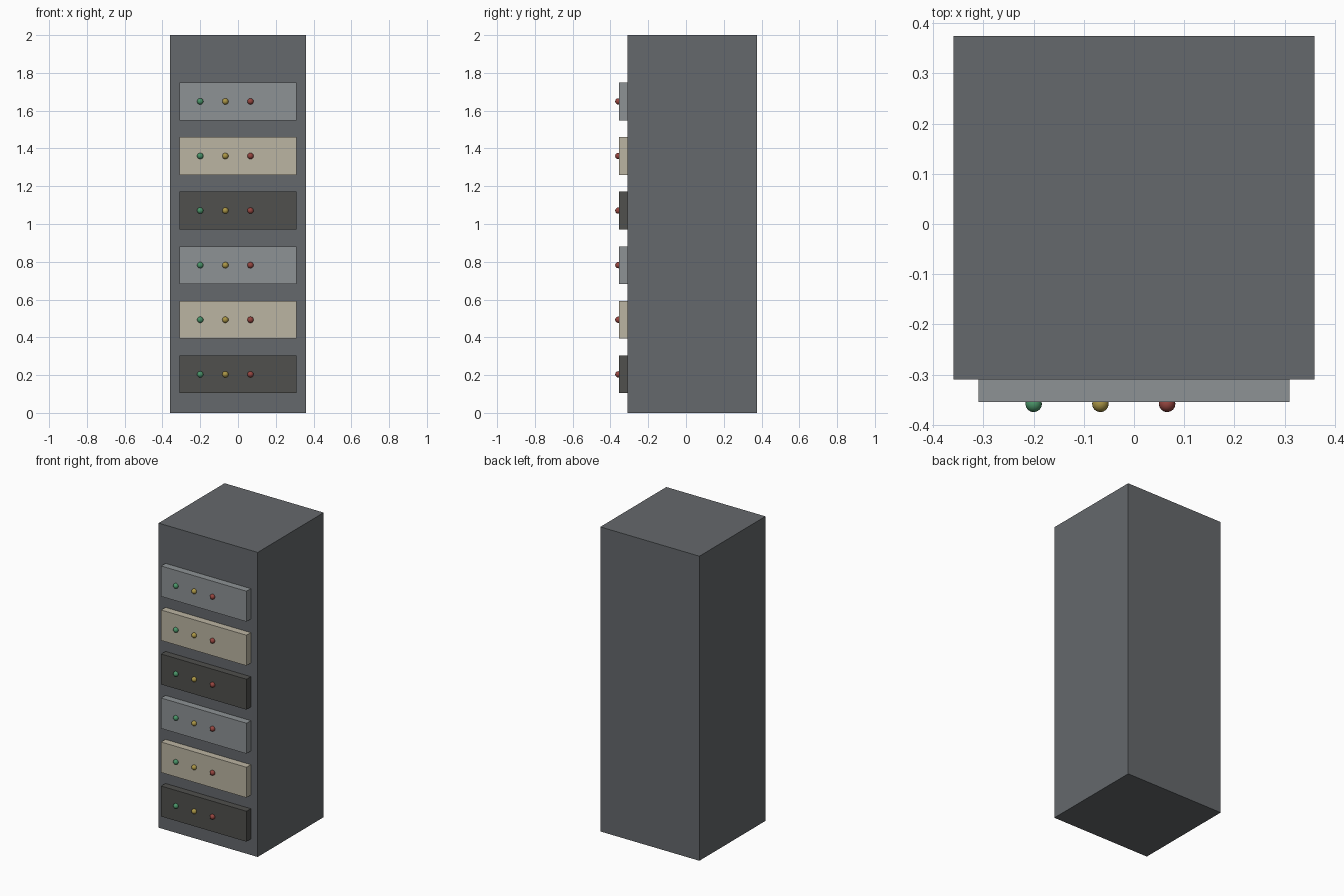
import bpy

if "Cube" in bpy.data.objects:
    bpy.data.objects.remove(bpy.data.objects["Cube"])


def material(name, rgb):
    m = bpy.data.materials.new(name)
    m.diffuse_color = (*rgb, 1)
    m.use_nodes = True
    m.node_tree.nodes["Principled BSDF"].inputs["Base Color"].default_value = m.diffuse_color
    return m


def box(name, x, y, z, mat):
    # each axis is a (low, high) pair
    bpy.ops.mesh.primitive_cube_add(size=1, location=[(a + b) / 2 for a, b in (x, y, z)])
    o = bpy.context.object
    o.name = name
    o.scale = [b - a for a, b in (x, y, z)]
    bpy.ops.object.transform_apply(location=False, rotation=False, scale=True)
    o.data.materials.append(mat)
    return o


def light(name, x, z, mat):
    bpy.ops.mesh.primitive_uv_sphere_add(segments=16, ring_count=10, radius=0.0165,
                                         location=(x, -0.3585, z))
    o = bpy.context.object
    o.name = name
    o.data.materials.append(mat)
    bpy.ops.object.shade_smooth()


steel = material("cabinet_steel", (0.13, 0.14, 0.15))
faces = [material("dark_face", (0.08, 0.08, 0.075)),
         material("beige_face", (0.50, 0.46, 0.36)),
         material("grey_face", (0.27, 0.29, 0.30))]
lamps = [("green", material("green_lamp", (0.07, 0.30, 0.14))),
         ("amber", material("amber_lamp", (0.40, 0.30, 0.06))),
         ("red", material("red_lamp", (0.30, 0.06, 0.05)))]

# Cabinet body
box("cabinet", (-0.36, 0.36), (-0.31, 0.375), (0, 2), steel)

# Rack units, each with three indicator lamps
for i in range(6):
    z = 0.204 + i * 0.289
    box(f"rack_unit_{i + 1}", (-0.31, 0.31), (-0.355, -0.31), (z - 0.1, z + 0.1), faces[i % 3])
    for j, (colour, mat) in enumerate(lamps):
        light(f"{colour}_lamp_{i + 1}", -0.2 + j * 0.133, z, mat)
